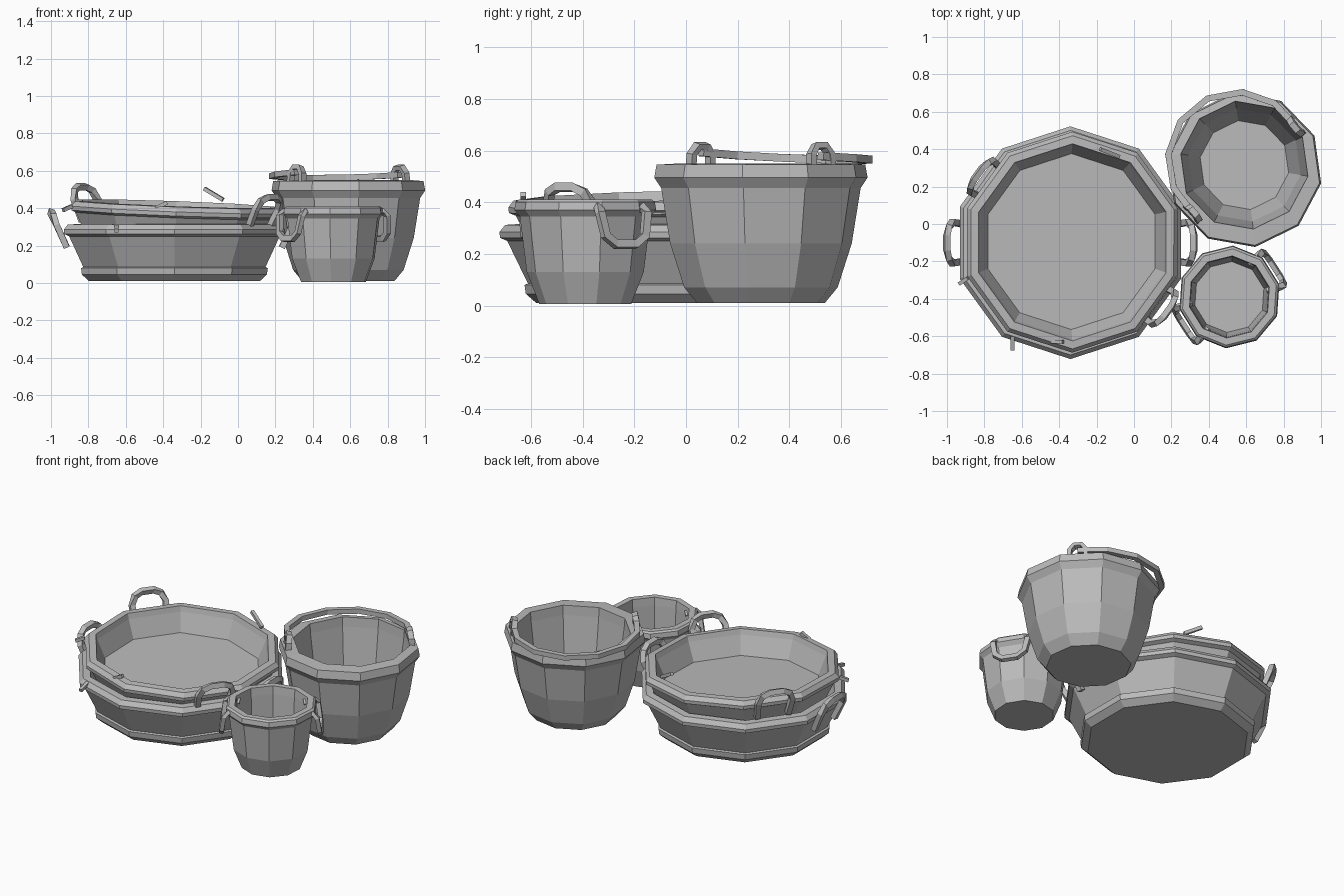
import bpy, bmesh
from math import sin, cos, pi, radians
from mathutils import Vector, Matrix

if "Cube" in bpy.data.objects:
    bpy.data.objects.remove(bpy.data.objects["Cube"])

grey = bpy.data.materials.new("weathered_grey")
grey.use_nodes = True
grey.diffuse_color = (0.5, 0.5, 0.5, 1)
grey.node_tree.nodes["Principled BSDF"].inputs["Base Color"].default_value = (0.5, 0.5, 0.5, 1)


def finish(name, bm, matrix):
    bmesh.ops.recalc_face_normals(bm, faces=bm.faces)
    bm.transform(matrix)
    mesh = bpy.data.meshes.new(name)
    bm.to_mesh(mesh)
    bm.free()
    mesh.materials.append(grey)
    obj = bpy.data.objects.new(name, mesh)
    bpy.context.collection.objects.link(obj)


def polar(r, degrees, z):
    a = radians(degrees)
    return Vector((r * cos(a), r * sin(a), z))


def lathe(name, outside, inside, matrix, phase, shift=0, sides=10):
    """Faceted vessel: up the outside, over the rim and down the (shifted) inside to the floor."""
    bm = bmesh.new()
    profile = [(r, z, 0) for r, z in outside] + [(r, z, shift) for r, z in inside]
    rings = [[bm.verts.new(polar(r, phase + 360 * i / sides, z) + Vector((0, dy, 0)))
              for i in range(sides)] for r, z, dy in profile]
    for low, high in zip(rings, rings[1:]):
        for i in range(sides):
            j = (i + 1) % sides
            bm.faces.new((low[i], low[j], high[j], high[i]))
    bm.faces.new(rings[0])
    bm.faces.new(rings[-1])
    finish(name, bm, matrix)


def bar(name, path, matrix, side, width, depth):
    """Sweep a rectangle along a path; side gives the direction of its width."""
    bm = bmesh.new()
    rings = []
    for i, p in enumerate(path):
        along = (path[min(i + 1, len(path) - 1)] - path[max(i - 1, 0)]).normalized()
        u = (side - along * side.dot(along)).normalized()
        v = along.cross(u)
        rings.append([bm.verts.new(p + u * width * a / 2 + v * depth * b / 2)
                      for a, b in ((-1, -1), (1, -1), (1, 1), (-1, 1))])
    for a, b in zip(rings, rings[1:]):
        for i in range(4):
            j = (i + 1) % 4
            bm.faces.new((a[i], a[j], b[j], b[i]))
    bm.faces.new(rings[0])
    bm.faces.new(rings[-1])
    finish(name, bm, matrix)


def loop_handle(name, shape, angle, matrix, width, depth):
    """Mirrored handle: shape lists (tangent offset, radius, height) for one half."""
    full = shape + [(-t, r, z) for t, r, z in reversed(shape)]
    turn = Matrix.Rotation(radians(angle), 4, "Z")
    path = [Vector((r, t, z)) for t, r, z in full]
    bar(name, path, matrix @ turn, Vector((1, 0, 0.3)), width, depth)


# Two stacked basins, the upper one turned and leaning towards the front left
basin_out = [(0.48, 0.01), (0.52, 0.045), (0.525, 0.08), (0.512, 0.085), (0.592, 0.25),
             (0.62, 0.262), (0.622, 0.285), (0.60, 0.312)]
basin_in = [(0.555, 0.315), (0.545, 0.28), (0.495, 0.16)]
basin_handle = [(0.10, 0.575, 0.19), (0.11, 0.63, 0.31), (0.085, 0.65, 0.36), (0.04, 0.66, 0.38)]
lower = Matrix.Translation((-0.34, -0.10, 0))
upper = (Matrix.Translation((-0.34, -0.09, 0.125))
         @ Matrix.Rotation(0.045, 4, polar(1, 54, 0)) @ Matrix.Scale(0.95, 4))
for label, place, turn in (("lower", lower, 0), ("upper", upper, 144)):
    lathe(label + "_basin", basin_out, basin_in, place, 90)
    for side, extra in (("a", 0), ("b", 180)):
        loop_handle(label + "_basin_handle_" + side, basin_handle, turn + extra, place, 0.032, 0.034)

# Loose pegs on the basin rims
pegs = [((-0.65, -0.60, 0.30), (-0.65, -0.675, 0.28)), ((-0.44, -0.63, 0.40), (-0.38, -0.63, 0.43)),
        ((-0.89, -0.29, 0.41), (-0.935, -0.32, 0.39)), ((-0.18, 0.40, 0.505), (-0.08, 0.36, 0.445))]
for i, (a, b) in enumerate(pegs):
    bar("basin_peg_%d" % (i + 1), [Vector(a), Vector(b)], Matrix(), Vector((0, 0, 1)), 0.02, 0.02)

# Tall bucket
bucket_place = Matrix.Translation((0.59, 0.29, 0))
bucket_out = [(0.25, 0.01), (0.30, 0.07), (0.355, 0.24), (0.39, 0.455), (0.417, 0.495),
              (0.408, 0.545)]
bucket_in = [(0.345, 0.55), (0.34, 0.49), (0.305, 0.24), (0.24, 0.05)]
lathe("tall_bucket", bucket_out, bucket_in, bucket_place, -10, shift=0.025)

# Arched lugs and the folded carrying bar of the tall bucket
lug = [(0.05, 0.365, 0.50), (0.047, 0.36, 0.585), (0.022, 0.355, 0.617)]
for side, angle in (("front", 220), ("back", 40)):
    loop_handle("bucket_lug_" + side, lug, angle, bucket_place, 0.034, 0.026)
steps = 7
carry = []
for i in range(steps + 1):
    lift = sin(pi * i / steps)
    carry.append(polar(0.36 + 0.07 * lift, 40 + 180 * i / steps,
                       0.578 + 0.015 * i / steps - 0.022 * lift))
bar("bucket_carrying_bar", carry, bucket_place, Vector((0, 0, 1)), 0.03, 0.034)

# Small bucket
small_place = Matrix.Translation((0.51, -0.39, 0))
small_out = [(0.178, 0.005), (0.227, 0.13), (0.254, 0.345), (0.275, 0.37), (0.27, 0.40)]
small_in = [(0.258, 0.41), (0.22, 0.41), (0.215, 0.36), (0.205, 0.17), (0.19, 0.05)]
lathe("small_bucket", small_out, small_in, small_place, -22)

# Drooping handles of the small bucket, pinned through the wall
droop = [(0.085, 0.185, 0.37), (0.10, 0.25, 0.38), (0.107, 0.272, 0.36), (0.09, 0.285, 0.27),
         (0.045, 0.288, 0.237)]
for side, angle in (("front", 213), ("back", 33)):
    loop_handle("small_bucket_handle_" + side, droop, angle, small_place, 0.026, 0.032)
